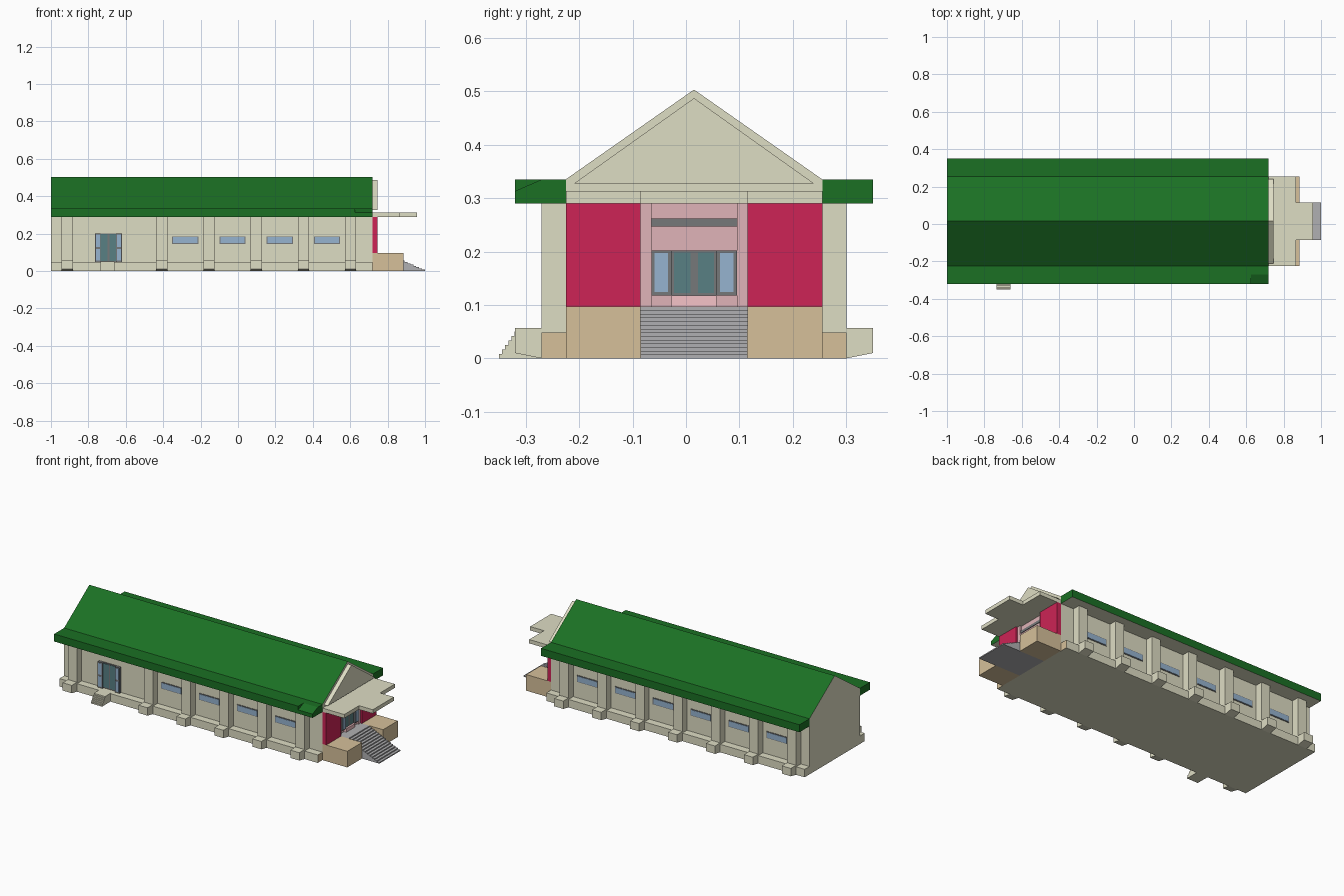
import bpy, bmesh
from mathutils import Vector

if "Cube" in bpy.data.objects:
    bpy.data.objects.remove(bpy.data.objects["Cube"])

CY = 0.015                       # centre line of the hall in y
X0, X1 = -1.0, 0.72              # hall ends
WALL, PIL, EAVE = 0.24, 0.285, 0.335   # half widths


def material(name, r, g, b):
    lin = lambda c: (c / 255 / 12.92) if c < 11 else ((c / 255 + 0.055) / 1.055) ** 2.4
    m = bpy.data.materials.new(name)
    m.diffuse_color = (lin(r), lin(g), lin(b), 1)
    m.use_nodes = True
    m.node_tree.nodes["Principled BSDF"].inputs["Base Color"].default_value = m.diffuse_color
    return m


CREAM = material("cream", 222, 221, 196)
GREEN = material("roof_green", 27, 112, 36)
RED = material("red", 205, 36, 86)
PINK = material("pink", 224, 180, 184)
LIGHTPINK = material("light_pink", 246, 196, 200)
TAN = material("tan", 214, 192, 154)
GREY = material("step_grey", 176, 176, 178)
FRAME = material("frame_grey", 118, 120, 122)
GLASS = material("glass_blue", 150, 180, 208)
TEAL = material("door_teal", 88, 128, 132)


def prism(name, pts, axis, a, b, mat, mat2=None, pick=None):
    """Extrude a 2D profile along x (points y,z) or y (points x,z);
    faces whose normal satisfies pick use mat2."""
    bm = bmesh.new()
    place = (lambda t, p: (t, p[0], p[1])) if axis == 'x' else (lambda t, p: (p[0], t, p[1]))
    face = bm.faces.new([bm.verts.new(place(a, p)) for p in pts])
    new = bmesh.ops.extrude_face_region(bm, geom=[face])["geom"]
    shift = Vector((b - a, 0, 0)) if axis == 'x' else Vector((0, b - a, 0))
    bmesh.ops.translate(bm, vec=shift, verts=[v for v in new if isinstance(v, bmesh.types.BMVert)])
    bmesh.ops.recalc_face_normals(bm, faces=bm.faces)
    bm.normal_update()
    if pick:
        for f in bm.faces:
            f.material_index = int(pick(f.normal))
    me = bpy.data.meshes.new(name)
    bm.to_mesh(me)
    bm.free()
    me.materials.append(mat)
    if mat2:
        me.materials.append(mat2)
    ob = bpy.data.objects.new(name, me)
    bpy.context.collection.objects.link(ob)
    return ob


def box(name, x, y, z, mat, mat2=None, pick=None):
    pts = [(y[0], z[0]), (y[1], z[0]), (y[1], z[1]), (y[0], z[1])]
    return prism(name, pts, 'x', x[0], x[1], mat, mat2, pick)


def side_y(s, d0, d1):
    """y range from distance d0 to d1 off the centre line, on side s."""
    return tuple(sorted((CY + s * d0, CY + s * d1)))


def stairs(low, high, z0, z1, n):
    """Stepped outline rising from low to high."""
    pts = [(high, z0), (low, z0)]
    for i in range(n):
        z = z0 + (z1 - z0) * (i + 1) / n
        pts += [(low + (high - low) * i / n, z), (low + (high - low) * (i + 1) / n, z)]
    return pts


# Hall walls and gabled roof slopes
prism("hall", [(CY - WALL, 0.02), (CY + WALL, 0.02), (CY + WALL, 0.335), (CY, 0.503), (CY - WALL, 0.335)],
      'x', X0, X1, CREAM, GREEN, lambda n: n.z > 0.3)
box("plinth", (X0, X1), (CY - PIL, CY + PIL), (0, 0.048), CREAM, TAN, lambda n: n.x > 0.5)

# Eaves, the front one with a sloped corner
under = lambda n: n.z < -0.5
box("back_eave", (X0, X1), side_y(1, WALL, EAVE), (0.29, 0.335), GREEN, CREAM, under)
box("front_eave_inner", (X0, X1), side_y(-1, WALL, PIL), (0.29, 0.335), GREEN, CREAM, under)
box("front_eave_outer", (X0, 0.625), side_y(-1, PIL, EAVE), (0.29, 0.335), GREEN, CREAM, under)
prism("front_eave_corner", [(-0.27, 0.29), (-0.32, 0.29), (-0.32, 0.313), (-0.27, 0.335)],
      'x', 0.625, X1, GREEN, CREAM, under)

# Pilasters with footings, and windows in the bays between
PITCH = 0.2525
for s, side in ((-1, "front"), (1, "back")):
    for i in range(7):
        x = -0.913 + i * PITCH
        if s < 0 and i == 1:
            continue             # door bay
        w = 0.03
        box(f"{side}_pilaster", (x - w, x + w), side_y(s, WALL, PIL), (0.048, 0.29), CREAM)
        prism(f"{side}_footing", [(CY + s * 0.26, 0), (CY + s * PIL, 0), (CY + s * EAVE, 0.01),
                                  (CY + s * EAVE, 0.057), (CY + s * 0.26, 0.057)],
              'x', x - w, x + w, CREAM)
    for i in range(6):
        if s < 0 and i < 2:
            continue
        x = -0.913 + (i + 0.5) * PITCH
        box(f"{side}_window_frame", (x - 0.07, x + 0.07), side_y(s, WALL - 0.01, WALL + 0.003),
            (0.145, 0.185), FRAME)
        box(f"{side}_window_glass", (x - 0.065, x + 0.065), side_y(s, WALL - 0.01, WALL + 0.005),
            (0.149, 0.181), GLASS)

# Side door: u runs along the wall, depth outwards from it
YW = CY - WALL
box("side_door_frame", (-0.765, -0.62), (YW - 0.005, YW + 0.01), (0.048, 0.202), FRAME)
for c in (-0.716, -0.669):
    box("side_door_leaf", (c - 0.019, c + 0.019), (YW - 0.008, YW), (0.055, 0.197), TEAL)
for c in (-0.7495, -0.6355):
    box("side_door_panel", (c - 0.0155, c + 0.0155), (YW - 0.016, YW), (0.048, 0.202), FRAME)
    for z in ((0.056, 0.118), (0.128, 0.196)):
        box("side_door_pane", (c - 0.011, c + 0.011), (YW - 0.018, YW), z, GLASS)
prism("side_door_steps", [(-0.26, 0), (-0.26, 0.05)] + stairs(-0.35, -0.315, 0, 0.05, 6)[:0:-1],
      'x', -0.735, -0.66, CREAM)

# Gable panel
prism("pediment", [(CY - 0.225, 0.327), (CY + 0.225, 0.327), (CY, 0.487)], 'x', X1 - 0.01, 0.745, CREAM)

# Porch: side blocks, red walls, stairs and canopy
for s in (-1, 1):
    box("porch_block", (X1, 0.885), side_y(s, 0.10, WALL), (0, 0.097), TAN)
    box("red_wall", (X1, 0.745), side_y(s, 0.10, WALL), (0.097, 0.29), RED)
    box("entrance_jamb", (X1, 0.735), side_y(s, 0.08, 0.10), (0.097, 0.29), PINK)
prism("porch_stairs", [(X1, 0)] + stairs(1.0, 0.78, 0, 0.097, 14)[1:] + [(X1, 0.097)],
      'y', CY - 0.10, CY + 0.10, GREY)
canopy = [(X1, -0.225), (0.865, -0.225), (0.865, -0.085), (0.957, -0.085)]
box("canopy", (X1, 0.865), (CY - WALL, CY + WALL), (0.29, 0.313), CREAM)
box("canopy_nose", (0.865, 0.957), (CY - 0.10, CY + 0.10), (0.29, 0.313), CREAM)

# Main entrance
box("entrance_wall", (X1 - 0.01, 0.725), (CY - 0.08, CY + 0.08), (0.097, 0.29), PINK)
box("entrance_lintel", (X1, 0.729), (CY - 0.08, CY + 0.08), (0.247, 0.262), FRAME)
box("entrance_sill", (X1, 0.74), (CY - 0.042, CY + 0.042), (0.097, 0.118), LIGHTPINK)
box("entrance_door_frame", (X1, 0.729), (CY - 0.08, CY + 0.08), (0.118, 0.202), FRAME)
for s in (-1, 1):
    box("entrance_door_leaf", (X1, 0.731), side_y(s, 0.007, 0.037), (0.122, 0.198), TEAL)
    box("entrance_side_panel", (X1, 0.738), side_y(s, 0.042, 0.08), (0.118, 0.202), FRAME)
    box("entrance_side_pane", (X1, 0.740), side_y(s, 0.049, 0.074), (0.124, 0.197), GLASS)
